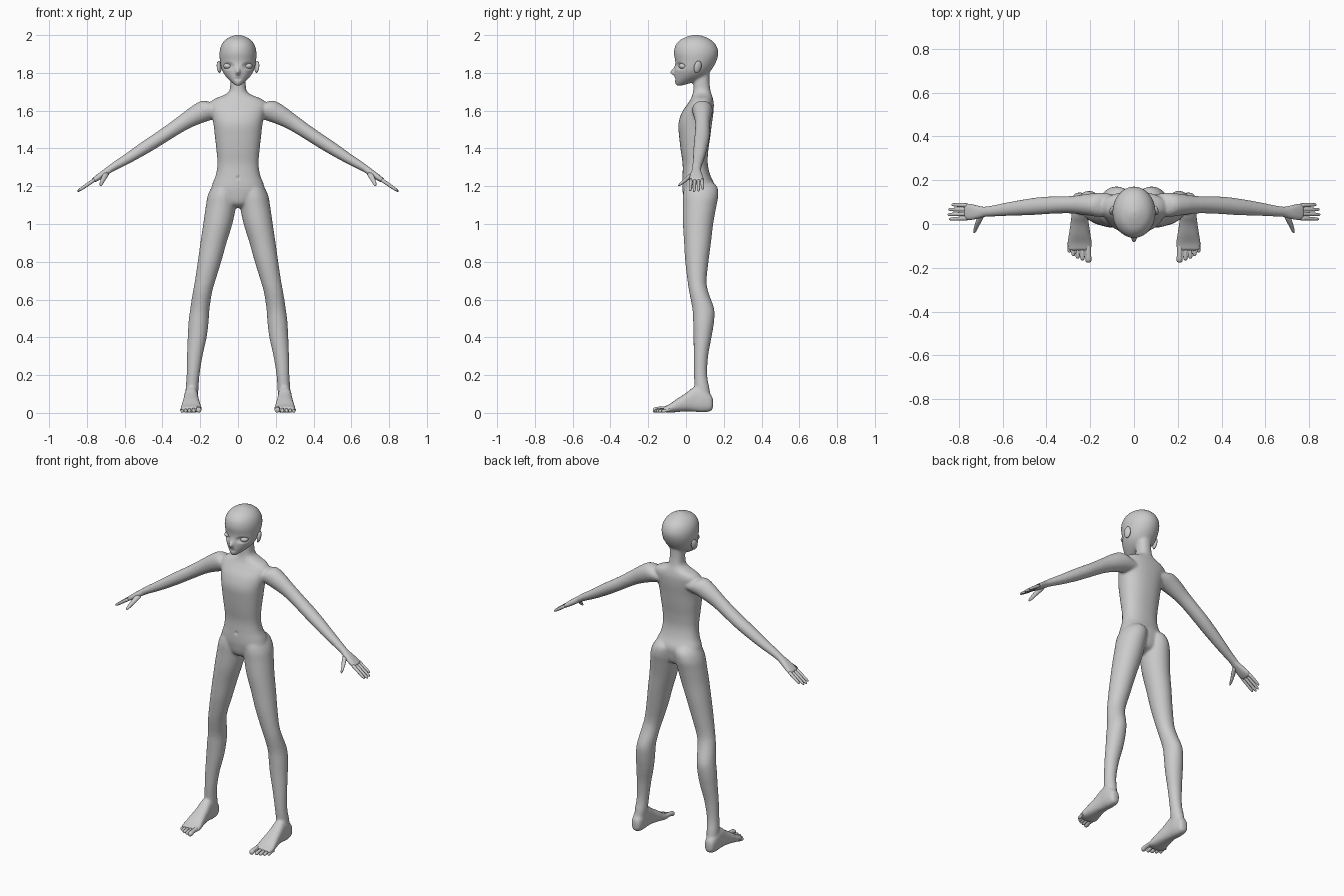
import bpy, bmesh, math
from mathutils import Vector, Matrix

X, Y, Z = Vector((1, 0, 0)), Vector((0, 1, 0)), Vector((0, 0, 1))


def spline(rows, sub=4):
    """Catmull-Rom through section rows."""
    out = []
    for i in range(len(rows) - 1):
        p0, p1 = rows[max(i - 1, 0)], rows[i]
        p2, p3 = rows[i + 1], rows[min(i + 2, len(rows) - 1)]
        for k in range(sub):
            t = k / sub
            out.append([0.5 * (2 * b + (c - a) * t + (2 * a - 5 * b + 4 * c - d) * t * t
                               + (3 * b - a - 3 * c + d) * t ** 3)
                        for a, b, c, d in zip(p0, p1, p2, p3)])
    return out + [list(rows[-1])]


def loft(bm, rows, u, v, n=28, power=1.0, side=1, sub=4):
    """Closed tube through rows of (x, y, z, radius along u, radius along v)."""
    rings = []
    for x, y, z, ru, rv in spline(rows, sub):
        ring = []
        for i in range(n):
            a = 2 * math.pi * i / n
            c, s = math.cos(a), math.sin(a)
            c = math.copysign(abs(c) ** power, c)
            s = math.copysign(abs(s) ** power, s)
            p = Vector((x, y, z)) + u * max(ru, .002) * c + v * max(rv, .002) * s
            p.x *= side
            ring.append(bm.verts.new(p))
        rings.append(ring)
    for a, b in zip(rings, rings[1:]):
        for i in range(n):
            j = (i + 1) % n
            bm.faces.new((a[i], a[j], b[j], b[i]))
    bm.faces.new(rings[0])
    bm.faces.new(rings[-1])


def upright(rows):
    """(z, x centre, half width, front y, back y) to loft rows."""
    return [(x, (f + b) / 2, z, w, (b - f) / 2) for z, x, w, f, b in rows]


def finish(bm, name):
    bmesh.ops.recalc_face_normals(bm, faces=bm.faces)
    me = bpy.data.meshes.new(name)
    bm.to_mesh(me)
    bm.free()
    me.shade_smooth()
    ob = bpy.data.objects.new(name, me)
    bpy.context.collection.objects.link(ob)
    return ob


def ellipsoid(name, loc, scale, rot=(0, 0, 0)):
    bm = bmesh.new()
    bmesh.ops.create_uvsphere(bm, u_segments=20, v_segments=12, radius=1)
    ob = finish(bm, name)
    ob.location, ob.scale, ob.rotation_euler = loc, scale, rot
    return ob


bm = bmesh.new()

# torso and neck
loft(bm, upright([
    (1.085, 0, .025, .03, .09), (1.11, 0, .08, -.005, .135), (1.17, 0, .138, -.018, .15),
    (1.21, 0, .136, -.02, .15), (1.26, 0, .117, -.018, .128), (1.32, 0, .109, -.018, .115),
    (1.39, 0, .114, -.028, .118), (1.46, 0, .122, -.036, .128), (1.53, 0, .13, -.04, .137),
    (1.59, 0, .142, -.022, .145), (1.635, 0, .15, .008, .147), (1.662, 0, .125, .025, .143),
    (1.682, 0, .075, .033, .137), (1.705, 0, .046, .038, .13), (1.75, 0, .041, .04, .124),
    (1.81, 0, .042, .04, .124)]), X, Y, n=40, power=.88)

# head
loft(bm, upright([
    (1.733, 0, .012, -.052, -.022), (1.75, 0, .034, -.058, .035), (1.78, 0, .064, -.06, .10),
    (1.815, 0, .085, -.06, .134), (1.86, 0, .095, -.057, .16), (1.905, 0, .098, -.064, .171),
    (1.945, 0, .089, -.056, .160), (1.975, 0, .067, -.03, .132), (1.993, 0, .036, .01, .095),
    (2.002, 0, .006, .045, .06)]), X, Y, n=40)

# nose
loft(bm, [(0, -.045, 1.855, .008, .006), (0, -.057, 1.825, .009, .01),
          (0, -.069, 1.802, .012, .017), (0, -.055, 1.785, .008, .008)], X, Y, n=16)

ARM_V = Vector((.56, 0, .83))
for s in (1, -1):
    # leg
    loft(bm, upright([
        (1.235, .065, .03, .03, .12), (1.20, .07, .066, -.005, .163), (1.15, .082, .078, -.016, .171),
        (1.09, .091, .08, -.016, .16), (1.0, .107, .077, -.016, .144), (.9, .13, .069, -.01, .132),
        (.8, .151, .062, -.004, .119), (.7, .174, .054, .008, .109), (.64, .188, .051, .017, .118),
        (.55, .202, .051, .034, .149), (.48, .209, .053, .038, .148), (.4, .216, .05, .04, .135),
        (.3, .229, .041, .041, .117), (.2, .238, .034, .042, .112), (.13, .243, .034, .045, .124),
        (.08, .246, .032, .04, .13), (.04, .247, .025, .05, .12)]), X, Y, n=32, side=s)
    # foot
    loft(bm, [(.248, y, (a + b) / 2 - 0, w, (b - a) / 2) for y, w, a, b in [
        (.143, .012, .03, .07), (.132, .028, .01, .095), (.09, .036, .003, .13),
        (.045, .037, .006, .138), (.0, .042, .008, .105), (-.05, .05, .004, .073),
        (-.09, .056, .001, .045), (-.12, .052, .006, .032)]], X, Z, n=28, power=.8, side=s)
    # arm
    loft(bm, [(.09, .085, 1.60, .05, .04), (.15, .087, 1.605, .055, .058), (.205, .088, 1.585, .05, .054),
              (.28, .088, 1.543, .04, .043), (.35, .087, 1.497, .039, .038), (.415, .084, 1.454, .04, .036),
              (.49, .077, 1.406, .037, .034), (.575, .068, 1.352, .031, .028), (.65, .059, 1.308, .025, .022),
              (.70, .055, 1.276, .023, .017)], Y, ARM_V, side=s)
    # palm
    loft(bm, [(.68, .055, 1.288, .023, .018), (.715, .054, 1.265, .031, .017),
              (.745, .055, 1.244, .038, .015), (.772, .056, 1.226, .037, .011)],
         Y, ARM_V, power=.8, side=s)

# fuse the body into one smooth skin
raw = finish(bm, "body_raw")
rm = raw.modifiers.new("fuse", 'REMESH')
rm.mode, rm.voxel_size = 'VOXEL', .007
sm = raw.modifiers.new("soften", 'SMOOTH')
sm.factor, sm.iterations = .5, 4
skin = bpy.data.meshes.new_from_object(raw.evaluated_get(bpy.context.evaluated_depsgraph_get()))
bpy.data.objects.remove(raw)

# hollows: eye sockets, mouth line, navel
DENTS = [(.052, 1.836, .032, .02, .014), (-.052, 1.836, .032, .02, .014),
         (0, 1.766, .024, .006, .005), (0, 1.245, .009, .012, .008)]
for v in skin.vertices:
    for cx, cz, rx, rz, depth in DENTS:
        d = ((v.co.x - cx) / rx) ** 2 + ((v.co.z - cz) / rz) ** 2
        if d < 1 and v.co.y < .02:
            v.co.y += depth * (1 - d)
skin.shade_smooth()
body = bpy.data.objects.new("body", skin)
bpy.context.collection.objects.link(body)

for s, tag in ((1, "left"), (-1, "right")):
    # eye and ear
    ellipsoid("eye_" + tag, (.052 * s, -.013, 1.836), (.025, .026, .017), (0, 0, .45 * s))
    ellipsoid("ear_" + tag, (.1 * s, .062, 1.832), (.011, .02, .033), (-.2, .15 * s, .35 * s))

    # fingers
    bm = bmesh.new()
    for y0, y1, reach in [(.026, .022, .93), (.046, .043, 1.0), (.066, .066, .96), (.085, .088, .8)]:
        a, b = Vector((.76, y0, 1.234)), Vector((.76, y1, 1.234)) + Vector((.09, 0, -.062)) * reach
        loft(bm, [(*a.lerp(b, t), r, r) for t, r in
                  [(0, .0095), (.4, .0092), (.75, .008), (.94, .006), (1, .002)]],
             Y, ARM_V, n=12, side=s, sub=2)
    # thumb
    loft(bm, [(.695, .04, 1.268, .012, .012), (.708, .015, 1.248, .013, .012), (.718, -.008, 1.228, .01, .01),
              (.725, -.028, 1.212, .008, .008), (.729, -.04, 1.203, .003, .003)],
         Vector((.75, .4, .2)).normalized(), Vector((.45, -.55, .7)).normalized(), n=12, side=s, sub=2)
    finish(bm, "fingers_" + tag)

    # toes
    bm = bmesh.new()
    for x, tip, r in [(.208, -.176, .0145), (.235, -.166, .0105), (.257, -.158, .010),
                      (.277, -.146, .0095), (.295, -.130, .009)]:
        loft(bm, [(x + .003, -.085, r + .008, r, r), (x, tip + .035, r + .006, r * .85, r * .85),
                  (x, tip + .014, r + .001, r, r), (x, tip + .003, r, r * .7, r * .7),
                  (x, tip, r, .002, .002)], X, Z, n=12, side=s, sub=3)
    finish(bm, "toes_" + tag)
